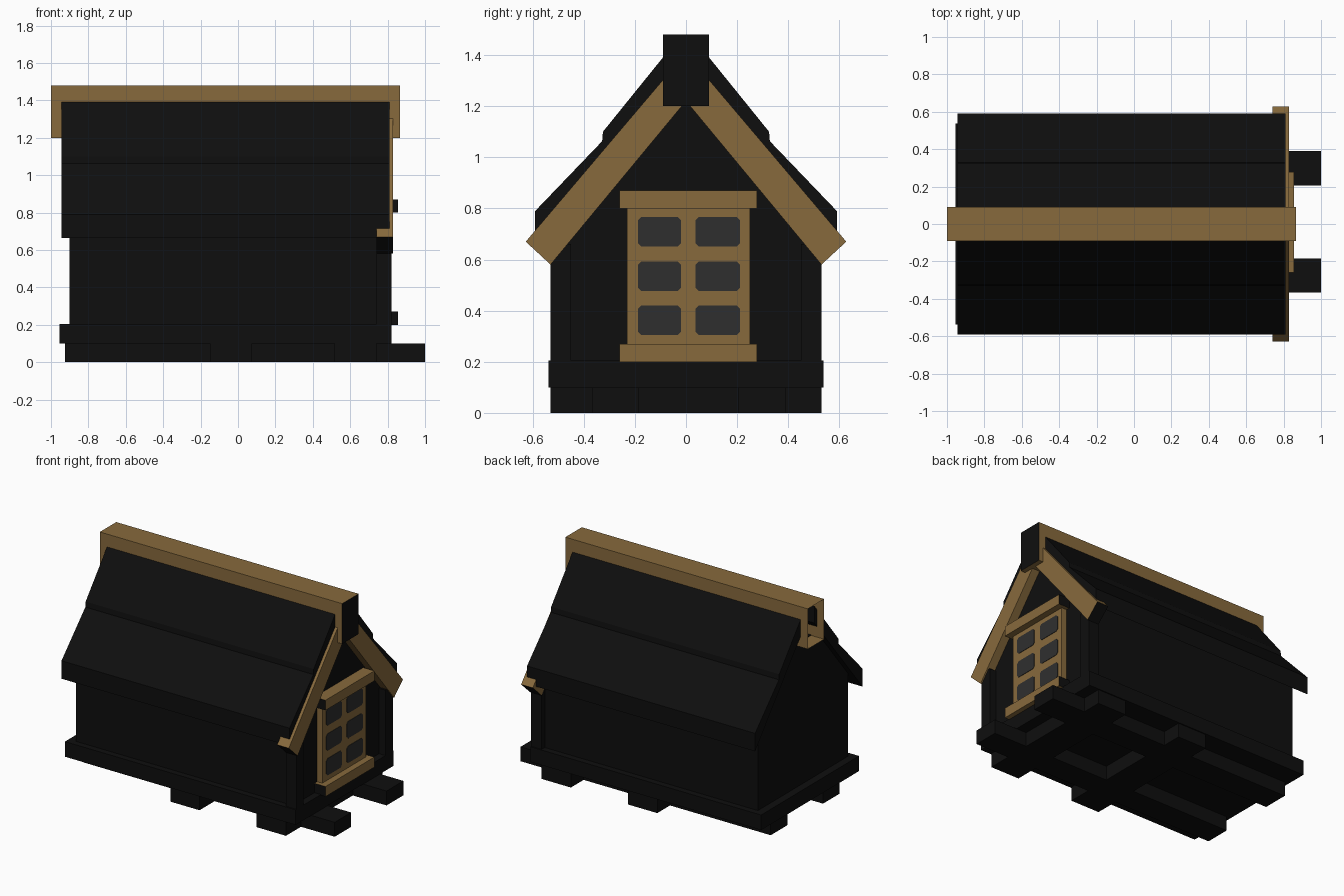
import bpy, bmesh
from mathutils import Vector

if "Cube" in bpy.data.objects:
    bpy.data.objects.remove(bpy.data.objects["Cube"])


def material(name, rgb):
    m = bpy.data.materials.new(name)
    m.diffuse_color = (*rgb, 1)
    m.use_nodes = True
    m.node_tree.nodes["Principled BSDF"].inputs["Base Color"].default_value = m.diffuse_color
    return m


TAN = material("tan_wood", (0.245, 0.144, 0.046))
BLACK = material("near_black", (0.0045, 0.0045, 0.0045))
PANE = material("dark_grey_pane", (0.028, 0.028, 0.028))


def prism(name, profile, x0, x1, mat, black_dir=None, open_dir=None):
    """Extrude a (y, z) profile along x; faces along black_dir go black, along open_dir are removed."""
    bm = bmesh.new()
    face = bm.faces.new([bm.verts.new((x0, y, z)) for y, z in profile])
    ext = bmesh.ops.extrude_face_region(bm, geom=[face])["geom"]
    bmesh.ops.translate(bm, vec=(x1 - x0, 0, 0),
                        verts=[g for g in ext if isinstance(g, bmesh.types.BMVert)])
    bmesh.ops.recalc_face_normals(bm, faces=bm.faces)
    bm.normal_update()
    for f in bm.faces:
        if any(f.normal.dot(Vector(d).normalized()) > 0.95 for d in black_dir or []):
            f.material_index = 1
    if open_dir:
        bmesh.ops.delete(bm, context='FACES_ONLY',
                         geom=[f for f in bm.faces if f.normal.dot(Vector(open_dir)) > 0.95])
    me = bpy.data.meshes.new(name)
    bm.to_mesh(me)
    bm.free()
    me.materials.append(mat)
    me.materials.append(BLACK)
    ob = bpy.data.objects.new(name, me)
    bpy.context.collection.objects.link(ob)
    return ob


def box(name, x, y, z, mat, **kw):
    return prism(name, [(y[0], z[0]), (y[1], z[0]), (y[1], z[1]), (y[0], z[1])], *x, mat, **kw)


# Base: two long sleepers, two cross beams and a floor slab
for i, y in enumerate([(-0.365, -0.185), (0.205, 0.39)]):
    box(f"sleeper_{i}", (-0.925, 1.0), y, (0, 0.1), BLACK)
for i, x in enumerate([(-0.15, 0.075), (0.515, 0.74)]):
    box(f"cross_beam_{i}", x, (-0.53, 0.53), (0, 0.1), BLACK)
box("floor_slab", (-0.955, 0.82), (-0.538, 0.538), (0.1, 0.205), BLACK)

# House body with gables, tucked under the roof and ridge
prism("walls", [(-0.495, 0.2), (0.495, 0.2), (0.495, 0.8), (0.15, 1.205),
                (-0.15, 1.205), (-0.495, 0.8)], -0.9, 0.77, BLACK)

for s, side in ((-1, "front"), (1, "back")):
    # Corner post at the gable end
    box(f"corner_post_{side}", (0.74, 0.82), sorted((s * 0.45, s * 0.53)), (0.2, 0.66), BLACK)
    # Roof side with two stepped tiers
    roof = [(0.06, 1.428), (0.325, 1.1), (0.328, 1.063), (0.59, 0.79), (0.59, 0.665), (0.06, 1.31)]
    prism(f"roof_{side}", [(s * y, z) for y, z in roof], -0.945, 0.81, BLACK)
    # Sloping gable board with a black lower end
    board = [(0.53, 0.58), (0.627, 0.67), (0.05, 1.35), (0.0, 1.35), (0.0, 1.22)]
    prism(f"gable_board_{side}", [(s * y, z) for y, z in board], 0.74, 0.83, TAN,
          black_dir=[(0, s * 0.68, -0.73)])

# Ridge beam: black at the gable end, open at the other
box("ridge_beam", (-1.0, 0.865), (-0.09, 0.09), (1.2, 1.48), TAN,
    black_dir=[(1, 0, 0)], open_dir=(-1, 0, 0))

# Window: frame, lintel, sill
box("window_frame", (0.76, 0.81), (-0.23, 0.25), (0.25, 0.82), TAN)
ENDS = [(0, -1, 0), (0, 1, 0)]
box("window_lintel", (0.76, 0.855), (-0.26, 0.277), (0.8, 0.87), TAN, black_dir=ENDS)
box("window_sill", (0.76, 0.855), (-0.26, 0.277), (0.2, 0.27), TAN, black_dir=ENDS)

# Six panes with clipped corners
c = 0.013
for i, (y0, y1) in enumerate([(-0.187, -0.02), (0.038, 0.211)]):
    for j, z0 in enumerate([0.304, 0.476, 0.65]):
        z1 = z0 + 0.117
        prism(f"window_pane_{i}_{j}",
              [(y0 + c, z0), (y1 - c, z0), (y1, z0 + c), (y1, z1 - c),
               (y1 - c, z1), (y0 + c, z1), (y0, z1 - c), (y0, z0 + c)], 0.808, 0.813, PANE)
